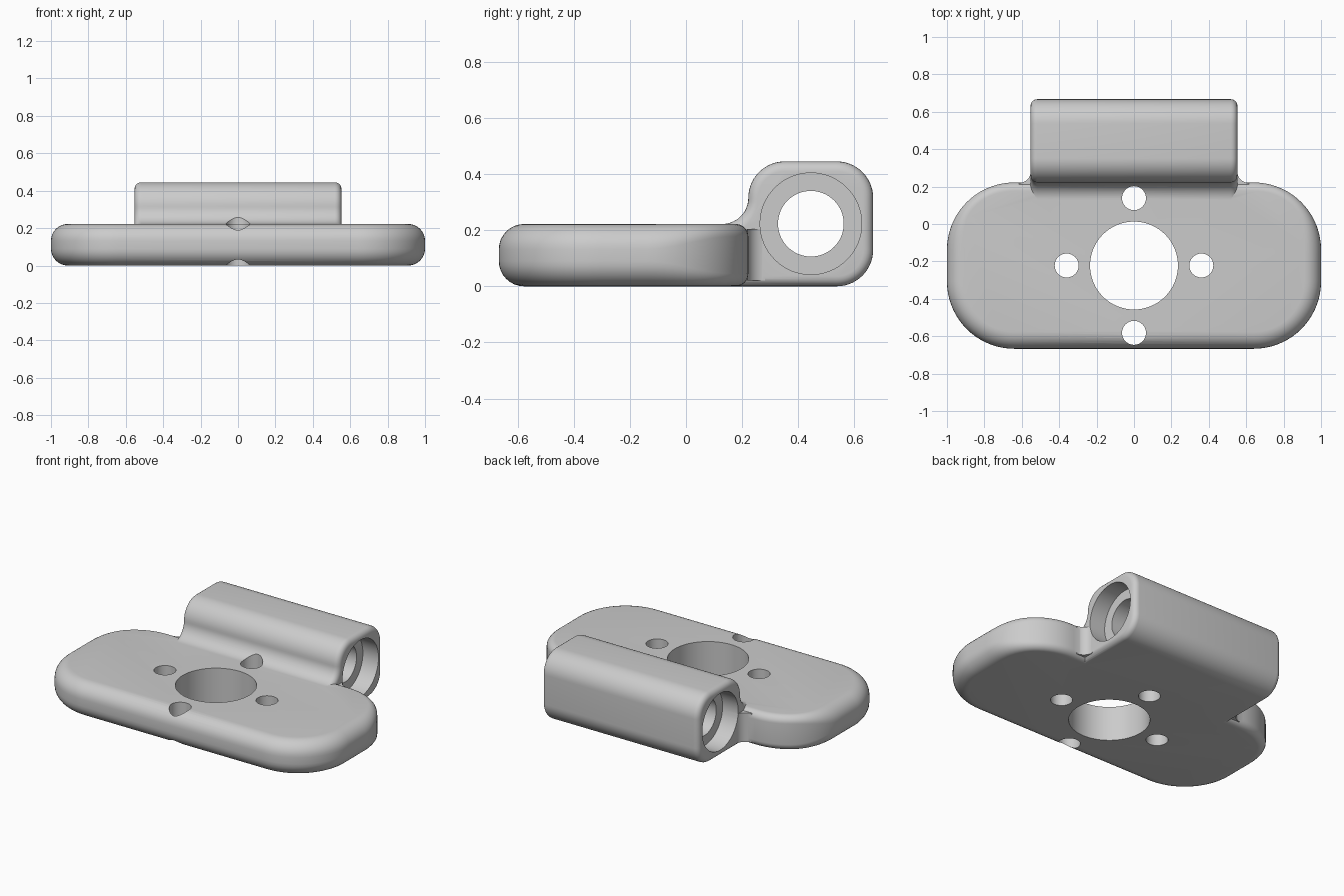
import bpy
import bmesh
from math import cos, sin, pi, radians
from mathutils import Vector, Matrix

if "Cube" in bpy.data.objects:
    bpy.data.objects.remove(bpy.data.objects["Cube"])

metal = bpy.data.materials.new("plain_grey")
metal.use_nodes = True
GREY = (0.6, 0.6, 0.6, 1)
metal.diffuse_color = GREY
metal.node_tree.nodes["Principled BSDF"].inputs["Base Color"].default_value = GREY


def face_outward(bm):
    bm.normal_update()
    bmesh.ops.recalc_face_normals(bm, faces=bm.faces)
    bm.normal_update()


def finish(bm, name):
    face_outward(bm)
    mesh = bpy.data.meshes.new(name)
    bm.to_mesh(mesh)
    bm.free()
    mesh.materials.append(metal)
    ob = bpy.data.objects.new(name, mesh)
    bpy.context.collection.objects.link(ob)
    return ob


def arc(cx, cy, r, start, end, steps=14):
    angles = [radians(start + (end - start) * i / steps) for i in range(steps + 1)]
    return [(cx + r * cos(a), cy + r * sin(a)) for a in angles]


def prism(name, outline, place, low, high, bevel=0.0):
    """Extrude an outline; place(u, v, w) maps it into space."""
    bm = bmesh.new()
    caps = [bm.faces.new([bm.verts.new(place(u, v, w)) for u, v in outline])
            for w in (low, high)]
    rims = [e for f in caps for e in f.edges]
    a, b = (list(f.verts) for f in caps)
    for i in range(len(a)):
        bm.faces.new((a[i - 1], a[i], b[i], b[i - 1]))
    face_outward(bm)
    if bevel:
        bmesh.ops.bevel(bm, geom=rims, offset=bevel, segments=5, profile=0.5,
                        affect='EDGES')
    return finish(bm, name)


def cylinder(name, centre, radius, depth, axis='Z', sides=64):
    bm = bmesh.new()
    turn = Matrix.Rotation(pi / 2, 4, 'Y') if axis == 'X' else Matrix()
    bmesh.ops.create_cone(bm, cap_ends=True, segments=sides, radius1=radius,
                          radius2=radius, depth=depth,
                          matrix=Matrix.Translation(centre) @ turn)
    return finish(bm, name)


def combine(target, other, operation):
    mod = target.modifiers.new("combine", 'BOOLEAN')
    mod.operation = operation
    mod.solver = 'EXACT'
    mod.object = other
    bpy.context.view_layer.objects.active = target
    bpy.ops.object.modifier_apply(modifier=mod.name)
    bpy.data.objects.remove(other)


# Base plate: rounded outline lofted upward, with a tighter edge at the rear
CORNER, THICK, FRONT, BACK = 0.36, 0.222, -0.667, 0.222
outline = []
for k, (sx, sy) in enumerate([(1, 1), (-1, 1), (-1, -1), (1, -1)]):
    cx = sx * (1 - CORNER)
    cy = (BACK - CORNER) if sy > 0 else (FRONT + CORNER)
    for i in range(19):
        a = radians(90 * k + 5 * i)
        n = Vector((cos(a), sin(a), 0))
        outline.append((Vector((cx, cy, 0)) + n * CORNER, n))


def edge_radius(y):
    t = min(max((y + 0.14) / 0.3, 0), 1)
    return 0.09 - 0.045 * t * t * (3 - 2 * t)


bm = bmesh.new()
rings = []
for top in (False, True):
    for i in range(9):
        a = pi / 2 * (i / 8 if top else 1 - i / 8)
        ring = []
        for p, n in outline:
            r = edge_radius(p.y)
            q = p - n * r * (1 - cos(a))
            rise = r * (1 - sin(a))
            q.z = THICK - rise if top else rise
            ring.append(bm.verts.new(q))
        rings.append(ring)
for lower, upper in zip(rings, rings[1:]):
    for i in range(len(lower)):
        bm.faces.new((lower[i - 1], lower[i], upper[i], upper[i - 1]))
bm.faces.new(rings[0])
bm.faces.new(rings[-1])
bracket = finish(bm, "mounting_bracket")

# Rear barrel housing with a hollow fillet blending onto the plate
R = 0.13
REAR, TALL = 0.667, 0.445
HOLLOW = TALL - R - THICK
profile = [(0.05, 0)]
profile += arc(REAR - R, R, R, -90, 0)
profile += arc(REAR - R, TALL - R, R, 0, 90)
profile += arc(BACK + R, TALL - R, R, 90, 180)
profile += arc(BACK - HOLLOW, TALL - R, HOLLOW, 0, -90)[1:]
profile += [(0.05, THICK - 0.07)]
housing = prism("barrel_housing", profile, lambda u, v, w: (w, u, v),
                -0.553, 0.553, bevel=0.035)
combine(bracket, housing, 'UNION')

# Small side fillets between housing and plate
for side in (-1, 1):
    web = [(0.48, 0.15), (0.615, 0.15)] + arc(0.615, 0.282, 0.063, 270, 180, 8)
    web += [(0.48, 0.282)]
    fillet = prism("side_fillet", web, lambda u, v, w: (side * u, v, w), 0.02, 0.205)
    combine(bracket, fillet, 'UNION')

# Plate holes: a centre opening and four screw holes
HUB = Vector((0, -0.222, 0.2))
combine(bracket, cylinder("centre_opening", HUB, 0.235, 1), 'DIFFERENCE')
for dx, dy in ((1, 0), (-1, 0), (0, 1), (0, -1)):
    spot = HUB + Vector((dx, dy, 0)) * 0.36
    combine(bracket, cylinder("screw_hole", spot, 0.064, 1, sides=40), 'DIFFERENCE')

# Barrel bore with a wider pocket at each end
AXIS = Vector((0, 0.445, 0.223))
combine(bracket, cylinder("bore", AXIS, 0.117, 2, 'X'), 'DIFFERENCE')
for side in (-1, 1):
    pocket = cylinder("bearing_pocket", AXIS + Vector((side * 0.543, 0, 0)), 0.181, 0.2, 'X')
    combine(bracket, pocket, 'DIFFERENCE')

bpy.ops.object.select_all(action='DESELECT')
bracket.select_set(True)
bpy.context.view_layer.objects.active = bracket
bpy.ops.object.shade_smooth_by_angle(angle=radians(30))
